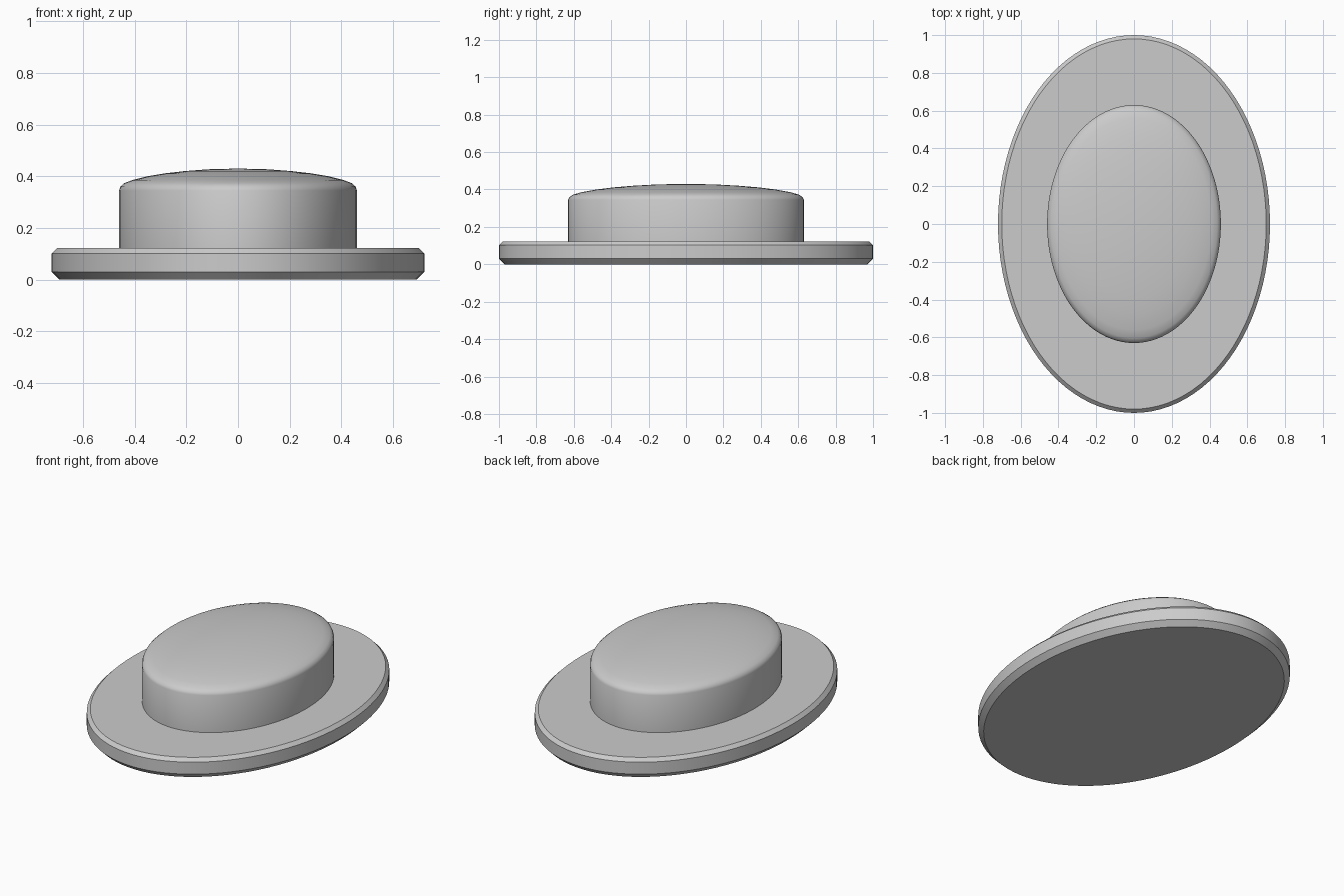
import bpy, bmesh, math

if "Cube" in bpy.data.objects:
    bpy.data.objects.remove(bpy.data.objects["Cube"])

SEGMENTS = 96

grey = bpy.data.materials.new("light_grey")
grey.diffuse_color = (0.6, 0.6, 0.6, 1)
grey.use_nodes = True
grey.node_tree.nodes["Principled BSDF"].inputs["Base Color"].default_value = grey.diffuse_color


def oval_loft(name, rings, apex=None):
    """Skin a stack of (rx, ry, z) ellipses, capped or closed to an apex."""
    bm = bmesh.new()
    loops = []
    for rx, ry, z in rings:
        loops.append([bm.verts.new((rx * math.cos(a), ry * math.sin(a), z))
                      for a in (2 * math.pi * i / SEGMENTS for i in range(SEGMENTS))])
    for low, high in zip(loops, loops[1:]):
        for i in range(SEGMENTS):
            j = (i + 1) % SEGMENTS
            bm.faces.new((low[i], low[j], high[j], high[i]))
    bm.faces.new(loops[0][::-1])
    if apex is None:
        bm.faces.new(loops[-1])
    else:
        tip = bm.verts.new((0, 0, apex))
        for i in range(SEGMENTS):
            bm.faces.new((loops[-1][i], loops[-1][(i + 1) % SEGMENTS], tip))
    mesh = bpy.data.meshes.new(name)
    bm.to_mesh(mesh)
    bm.free()
    mesh.materials.append(grey)
    obj = bpy.data.objects.new(name, mesh)
    bpy.context.collection.objects.link(obj)
    bpy.ops.object.select_all(action='DESELECT')
    obj.select_set(True)
    bpy.context.view_layer.objects.active = obj
    bpy.ops.object.shade_smooth_by_angle(angle=math.radians(40))
    return obj


# Oval flange with chamfered rims: (inset, height)
RX, RY = 0.72, 1.0
flange = [(0.03, 0.0), (0.0, 0.03), (0.0, 0.102), (0.02, 0.122)]
oval_loft("flange", [(RX - d, RY - d, z) for d, z in flange])

# Raised oval button with a softly domed top: (scale, height)
CX, CY = 0.46, 0.63
button = [(1.0, 0.122), (1.0, 0.345), (0.989, 0.36), (0.957, 0.373),
          (0.89, 0.385), (0.76, 0.4), (0.62, 0.411), (0.45, 0.42), (0.25, 0.427)]
oval_loft("button", [(CX * s, CY * s, z) for s, z in button], apex=0.43)
